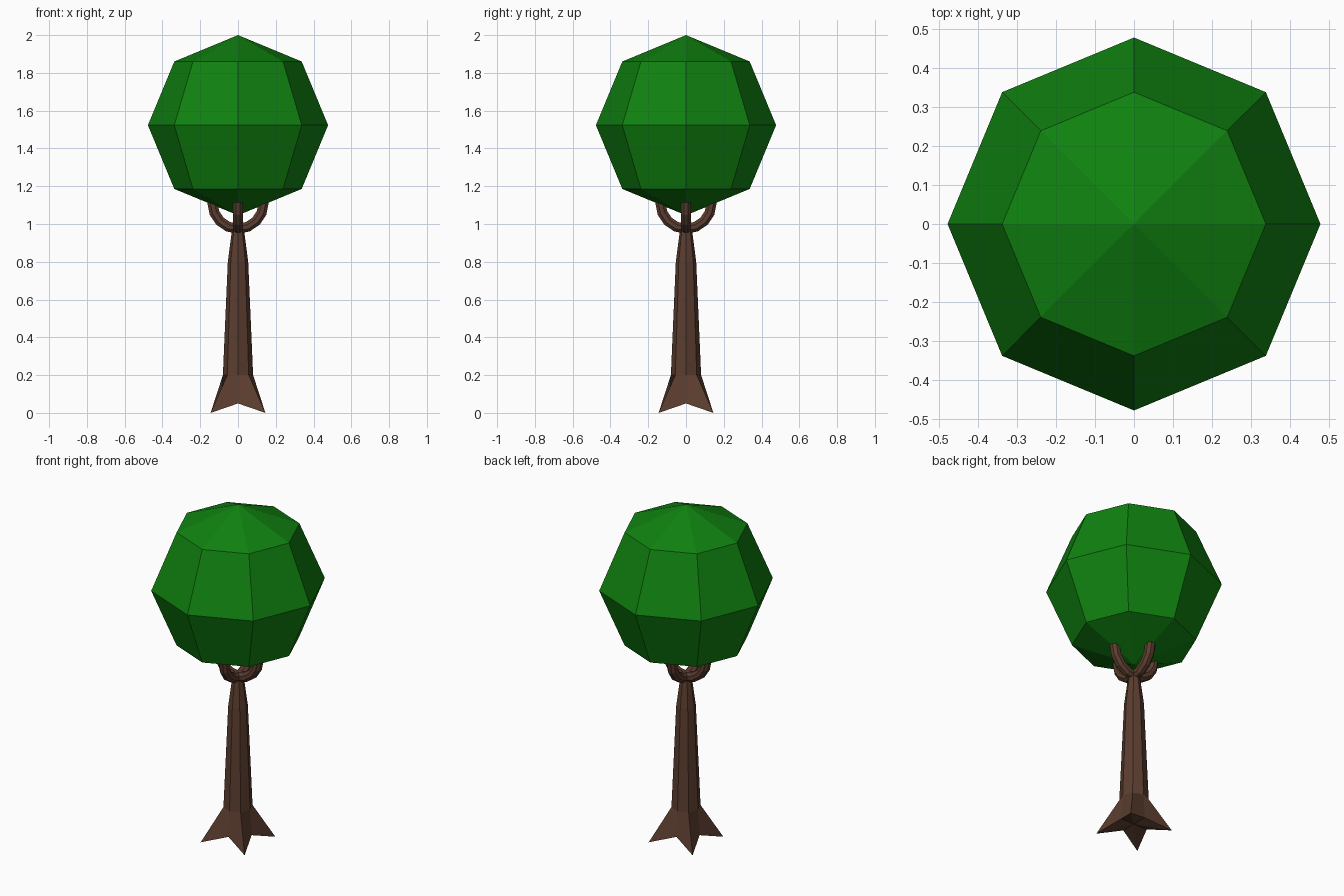
import bpy, bmesh, math
from mathutils import Vector

if "Cube" in bpy.data.objects:
    bpy.data.objects.remove(bpy.data.objects["Cube"])


def material(name, rgb):
    m = bpy.data.materials.new(name)
    m.diffuse_color = (*rgb, 1)
    m.use_nodes = True
    m.node_tree.nodes["Principled BSDF"].inputs["Base Color"].default_value = m.diffuse_color
    return m


bark = material("brown bark", (0.105, 0.047, 0.028))
leaf = material("green leaves", (0.005, 0.22, 0.005))


def finish(bm, name, mat):
    bmesh.ops.recalc_face_normals(bm, faces=bm.faces)
    mesh = bpy.data.meshes.new(name)
    bm.to_mesh(mesh)
    bm.free()
    mesh.materials.append(mat)
    ob = bpy.data.objects.new(name, mesh)
    bpy.context.collection.objects.link(ob)
    return ob


def loft(bm, rings):
    """Join rings of points with quads and close both ends."""
    loops = [[bm.verts.new(p) for p in ring] for ring in rings]
    n = len(loops[0])
    for a, b in zip(loops, loops[1:]):
        for i in range(n):
            j = (i + 1) % n
            bm.faces.new((a[i], a[j], b[j], b[i]))
    bm.faces.new(loops[-1])
    return loops


# Canopy: low-poly ball
bm = bmesh.new()
bmesh.ops.create_uvsphere(bm, u_segments=8, v_segments=4, radius=0.477)
finish(bm, "canopy", leaf).location.z = 1.523

# Trunk: octagon with a four-pointed root flare on the diagonals
# (z on axes, radius on axes, z on diagonals, radius on diagonals)
levels = [(0.05, 0.09, 0.0, 0.205), (0.2, 0.08, 0.2, 0.08),
          (0.8, 0.054, 0.8, 0.054), (0.975, 0.031, 0.975, 0.031)]
rings = []
for za, ra, zd, rd in levels:
    ring = []
    for i in range(8):
        a = i * math.pi / 4
        z, r = (zd, rd) if i % 2 else (za, ra)
        ring.append((r * math.cos(a), r * math.sin(a), z))
    rings.append(ring)
bm = bmesh.new()
base = loft(bm, rings)[0]
centre = bm.verts.new((0, 0, 0.05))
for i in range(8):
    bm.faces.new((base[(i + 1) % 8], base[i], centre))
finish(bm, "trunk", bark)


# Branches: two crossed half-rings carrying the canopy
def branch(name, turn):
    R, r, zc = 0.135, 0.029, 1.11
    rings = []
    steps = 8
    for k in range(-1, steps + 2):
        t = math.pi + math.pi * min(max(k, 0), steps) / steps
        lift = 0.02 if k in (-1, steps + 1) else 0   # ends sunk in canopy
        out = Vector((math.cos(t), 0, math.sin(t)))
        c = out * R + Vector((0, 0, zc + lift))
        rings.append([c + out * r * math.cos(s) + Vector((0, r * math.sin(s), 0))
                      for s in (math.pi / 8 + i * math.pi / 4 for i in range(8))])
    bm = bmesh.new()
    first = loft(bm, rings)[0]
    bm.faces.new(first[::-1])
    finish(bm, name, bark).rotation_euler.z = turn


branch("branch_side", 0)
branch("branch_front", math.pi / 2)
